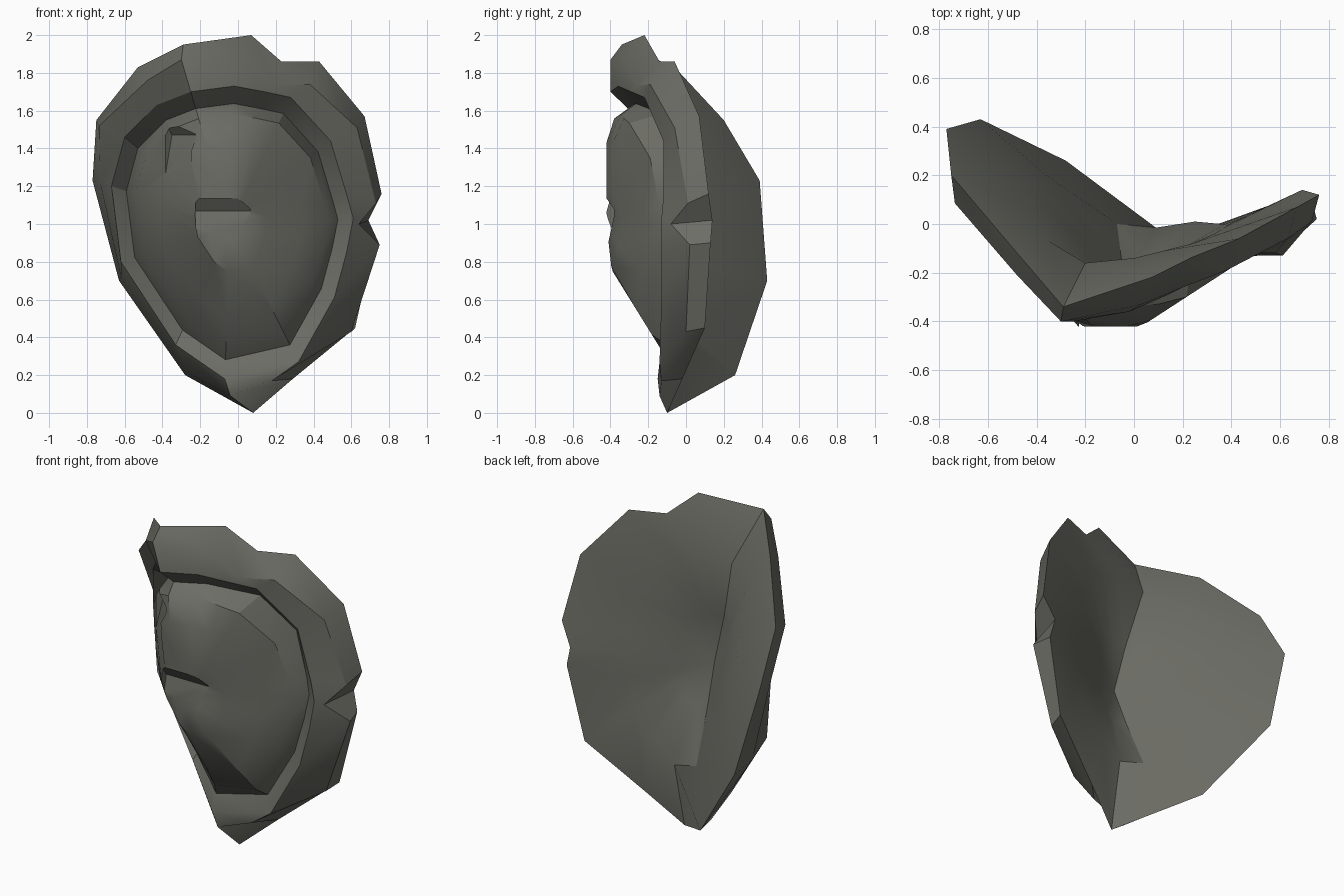
import bpy, bmesh, math

if "Cube" in bpy.data.objects:
    bpy.data.objects.remove(bpy.data.objects["Cube"])

stone = bpy.data.materials.new("dark_olive_grey")
stone.diffuse_color = (0.15, 0.152, 0.13, 1)
stone.use_nodes = True
stone.node_tree.nodes["Principled BSDF"].inputs["Base Color"].default_value = stone.diffuse_color

# Outlines, clockwise from the upper left: edge of the back hollow, back edge,
# front edge, inner lip of the rim
HOLLOW = [(-.20, -.16, 1.66), (0, -.14, 1.665), (.12, -.11, 1.61), (.24, -.08, 1.55),
          (.33, -.04, 1.34), (.36, -.02, 1.13), (.37, -.01, 1.0), (.375, 0, .86),
          (.36, 0, .68), (.25, .01, .52), (.09, -.015, .40), (-.07, 0, .44),
          (-.36, .2, .75), (-.46, .17, 1.23), (-.41, .05, 1.41), (-.35, -.07, 1.58)]
BACK = [(-.29, -.34, 1.95), (.07, -.22, 2), (.23, -.14, 1.86), (.43, -.06, 1.86),
        (.67, .07, 1.57), (.76, .12, 1.16), (.69, .14, 1.02), (.72, .13, .9),
        (.62, .10, .45), (.29, -.02, .18), (.08, -.10, 0), (-.28, .26, .2),
        (-.63, .43, .7), (-.77, .39, 1.23), (-.75, .2, 1.55), (-.53, -.06, 1.83)]
FRONT = [(-.30, -.40, 1.87), (.03, -.33, 1.86), (.20, -.26, 1.73), (.38, -.19, 1.74),
         (.63, -.06, 1.51), (.73, .01, 1.11), (.64, -.08, 1.0), (.75, .02, .89),
         (.60, 0, .43), (.18, -.13, .17), (-.04, -.14, .09), (-.26, .13, .21),
         (-.62, .24, .72), (-.73, .22, 1.22), (-.735, .085, 1.52), (-.48, -.21, 1.76)]
LIP = [(-.25, -.40, 1.70), (-.02, -.36, 1.73), (.14, -.29, 1.70), (.28, -.22, 1.67),
       (.49, -.12, 1.44), (.58, -.12, 1.14), (.61, -.13, 1.03), (.575, -.13, .85),
       (.51, -.13, .61), (.32, -.14, .27), (-.07, -.15, .18), (-.33, .03, .36),
       (-.62, .10, .80), (-.67, .13, 1.2), (-.60, .03, 1.46), (-.43, -.18, 1.63)]


def shrink(ring, s, depth):
    """Scale an outline towards the middle and set y by a depth rule."""
    out = []
    for x, y, z in ring:
        x, z = -.04 + (x + .04) * s, .99 + (z - .99) * s
        out.append((x, depth(x, y, z), z))
    return out


def groove(x, y, z):
    return y + .02 + .045 * z


def dome(x, y, z):
    d = max(0, .65 * (x - .03), 1.3 * (-.25 - x), .62 * (.8 - z),
            .85 * (z - 1.45), .414 - x - .64 * z)
    return min(-.42 + d, y + .02)


def cup(x, y, z):
    return y * .5 - .13


# Shield body: rings bridged from the hollow back, over the rim, to the dome
rings = [shrink(HOLLOW, .45, cup), HOLLOW, BACK, FRONT, LIP,
         shrink(LIP, .875, groove), shrink(LIP, .8, dome),
         shrink(LIP, .6, dome), shrink(LIP, .3, dome)]
bm = bmesh.new()
loops = [[bm.verts.new(p) for p in r] for r in rings]
for a, b in zip(loops, loops[1:]):
    for i in range(16):
        j = (i + 1) % 16
        bm.faces.new((a[i], a[j], b[j], b[i]))
for loop, y in ((loops[0], -.22), (loops[-1], -.42)):
    c = bm.verts.new((-.04, y, .99))
    for i in range(16):
        bm.faces.new((loop[i], loop[(i + 1) % 16], c))
bmesh.ops.recalc_face_normals(bm, faces=bm.faces)
me = bpy.data.meshes.new("shield_body")
bm.to_mesh(me)
bm.free()
me.materials.append(stone)
shield = bpy.data.objects.new("shield_body", me)
bpy.context.collection.objects.link(shield)


def gouge(name, loc, turn, width):
    """Wedge cutter that leaves a chipped notch with a sloping lower face."""
    bm = bmesh.new()
    prof = [(-.08, -.53), (.045, .05), (-.13, .3)]
    ends = [[bm.verts.new((s * width / 2, y, z)) for y, z in prof] for s in (-1, 1)]
    for e in ends:
        bm.faces.new(e)
    for i in range(3):
        j = (i + 1) % 3
        bm.faces.new((ends[0][i], ends[0][j], ends[1][j], ends[1][i]))
    bmesh.ops.recalc_face_normals(bm, faces=bm.faces)
    m = bpy.data.meshes.new(name)
    bm.to_mesh(m)
    bm.free()
    m.materials.append(stone)
    ob = bpy.data.objects.new(name, m)
    ob.location, ob.rotation_euler.z = loc, turn
    ob.hide_render = True
    bpy.context.collection.objects.link(ob)
    mod = shield.modifiers.new(name, 'BOOLEAN')
    mod.operation, mod.solver, mod.object = 'DIFFERENCE', 'EXACT', ob
    return ob


# Battle damage on the dome
cutters = [gouge("middle_gouge_cutter", (-.08, -.42, 1.02), 0, .29),
           gouge("side_gouge_cutter", (-.32, -.325, 1.42), math.radians(-50), .2)]
bpy.context.view_layer.objects.active = shield
shield.select_set(True)
for mod in list(shield.modifiers):
    bpy.ops.object.modifier_apply(modifier=mod.name)
for c in cutters:
    bpy.data.objects.remove(c)
bpy.ops.object.shade_smooth_by_angle(angle=math.radians(32))
